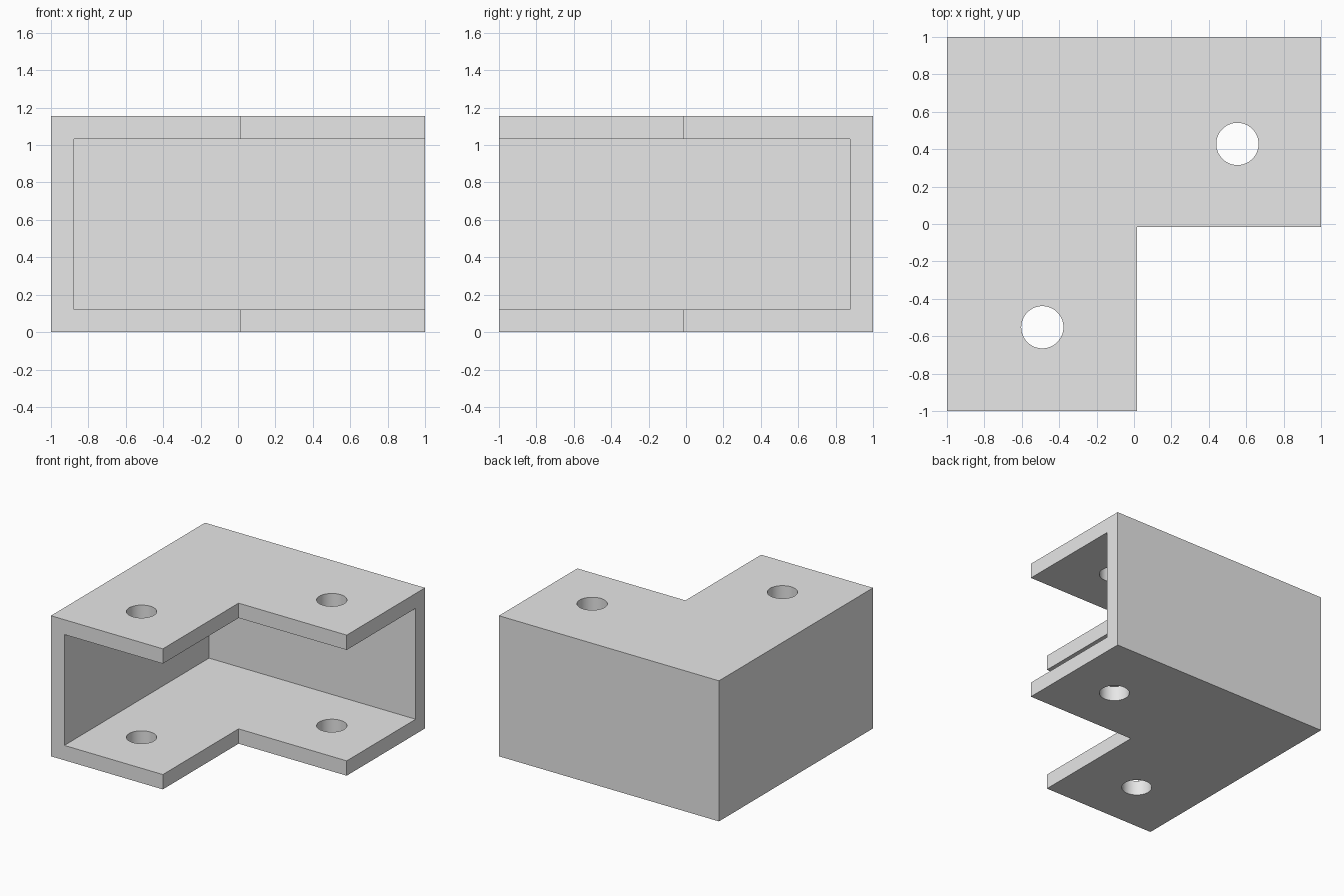
import bpy
import bmesh
from mathutils import Matrix, Vector

cube = bpy.data.objects.get("Cube")
if cube:
    bpy.data.objects.remove(cube, do_unlink=True)

HEIGHT = 1.155
WALL = 0.122
NOTCH = 0.017
HOLE_RADIUS = 0.113
HOLES = [(0.553, 0.428), (-0.49, -0.552)]

grey = bpy.data.materials.new("plain grey")
grey.use_nodes = True
grey.diffuse_color = (0.8, 0.8, 0.8, 1)
grey.node_tree.nodes["Principled BSDF"].inputs["Base Color"].default_value = (0.8, 0.8, 0.8, 1)


def add_object(name, bm):
    bmesh.ops.recalc_face_normals(bm, faces=bm.faces)
    mesh = bpy.data.meshes.new(name)
    bm.to_mesh(mesh)
    bm.free()
    mesh.materials.append(grey)
    obj = bpy.data.objects.new(name, mesh)
    bpy.context.collection.objects.link(obj)
    return obj


def prism(name, outline, bottom, top):
    bm = bmesh.new()
    face = bm.faces.new([bm.verts.new((x, y, bottom)) for x, y in outline])
    moved = bmesh.ops.extrude_face_region(bm, geom=[face])["geom"]
    verts = [v for v in moved if isinstance(v, bmesh.types.BMVert)]
    bmesh.ops.translate(bm, verts=verts, vec=Vector((0, 0, top - bottom)))
    return add_object(name, bm)


# Corner bracket: L-shaped plan, full height
n = NOTCH
bracket = prism("corner_bracket",
                [(-1, -1), (n, -1), (n, -n), (1, -n), (1, 1), (-1, 1)], 0, HEIGHT)

# Cavity between the flanges, open to the front and left
inner = 1 - WALL
cutters = [prism("cavity_cutter",
                 [(-inner, -1.2), (1.2, -1.2), (1.2, inner), (-inner, inner)],
                 WALL, HEIGHT - WALL)]

# Bolt holes through both flanges
for i, (x, y) in enumerate(HOLES):
    bm = bmesh.new()
    bmesh.ops.create_cone(bm, cap_ends=True, segments=64, radius1=HOLE_RADIUS,
                          radius2=HOLE_RADIUS, depth=HEIGHT + 0.4,
                          matrix=Matrix.Translation((x, y, HEIGHT / 2)))
    cutters.append(add_object(f"hole_cutter_{i + 1}", bm))

# Cut, then apply so the helpers can go
for cutter in cutters:
    cutter.hide_render = True
    mod = bracket.modifiers.new(cutter.name, "BOOLEAN")
    mod.operation = "DIFFERENCE"
    mod.solver = "EXACT"
    mod.object = cutter

bpy.ops.object.select_all(action="DESELECT")
bpy.context.view_layer.objects.active = bracket
bracket.select_set(True)
for mod in list(bracket.modifiers):
    bpy.ops.object.modifier_apply(modifier=mod.name)
for cutter in cutters:
    bpy.data.objects.remove(cutter, do_unlink=True)

# Round hole walls, crisp edges
bpy.ops.object.shade_smooth_by_angle()
